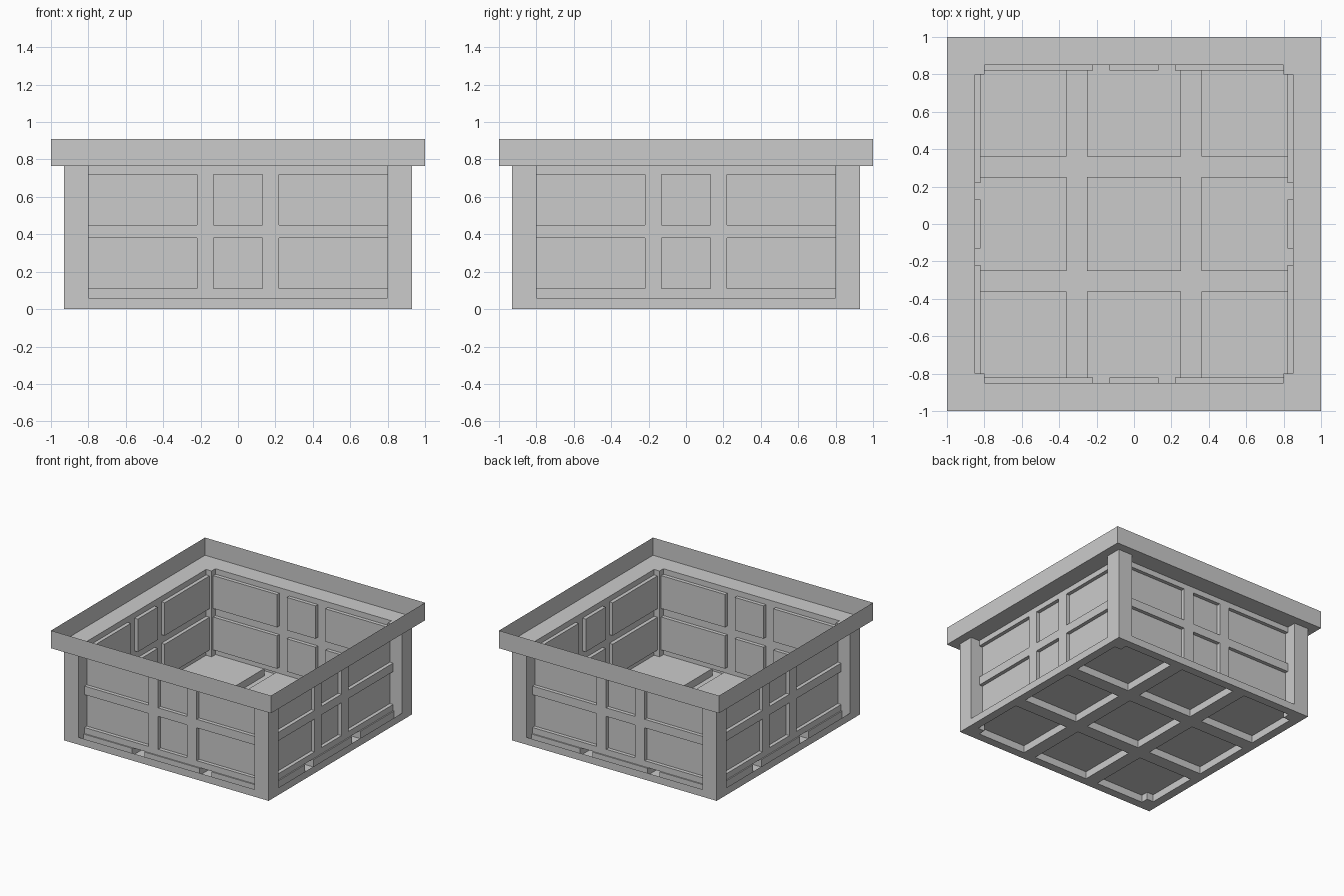
import bpy, bmesh
from math import radians
from mathutils import Matrix, Vector

cube = bpy.data.objects.get("Cube")
if cube:
    bpy.data.objects.remove(cube)

GREY = (0.6, 0.6, 0.6, 1)
mat = bpy.data.materials.new("plain_grey")
mat.use_nodes = True
mat.diffuse_color = GREY
mat.node_tree.nodes["Principled BSDF"].inputs["Base Color"].default_value = GREY


def finish(name, bm):
    mesh = bpy.data.meshes.new(name)
    bm.to_mesh(mesh)
    bm.free()
    mesh.materials.append(mat)
    obj = bpy.data.objects.new(name, mesh)
    bpy.context.collection.objects.link(obj)
    return obj


def sheet(us, vs, is_panel=lambda i, j: False, depth=0, is_hole=lambda i, j: False):
    """Flat sheet cut along us and vs, with chosen cells pushed along its normal."""
    bm = bmesh.new()
    grid = [[bm.verts.new((u, v, 0)) for v in vs] for u in us]
    panels = []
    for i in range(len(us) - 1):
        for j in range(len(vs) - 1):
            if is_hole(i, j):
                continue
            face = bm.faces.new((grid[i][j], grid[i + 1][j],
                                 grid[i + 1][j + 1], grid[i][j + 1]))
            if is_panel(i, j):
                panels.append(face)
    if panels:
        raised = bmesh.ops.extrude_discrete_faces(bm, faces=panels)["faces"]
        verts = list({v for f in raised for v in f.verts})
        bmesh.ops.translate(bm, verts=verts, vec=Vector((0, 0, depth)))
    return bm


SIDES = {"front": 0, "left": 90, "back": 180, "right": 270}


def four_sides(part, distance, *args):
    """Stand one copy of a sheet on each side, facing outward."""
    for side, angle in SIDES.items():
        bm = sheet(*args)
        bm.transform(Matrix.Rotation(radians(angle), 4, "Z")
                     @ Matrix.Translation((0, -distance, 0))
                     @ Matrix.Rotation(radians(90), 4, "X"))
        finish(f"{side}_{part}", bm)


# Floor with nine raised squares
floor_cuts = [-0.93, -0.86, -0.36, -0.25, 0.25, 0.36, 0.86, 0.93]
finish("floor", sheet(floor_cuts, floor_cuts,
                      lambda i, j: i % 2 == 1 and j % 2 == 1, 0.06))

# Walls with six sunken panels each
four_sides("wall", 0.85,
           [-0.8, -0.22, -0.13, 0.13, 0.22, 0.8],
           [0.06, 0.11, 0.38, 0.45, 0.72, 0.765],
           lambda i, j: i % 2 == 0 and j % 2 == 1, -0.03)

# Low sills between the posts, and the upright rim
four_sides("sill", 0.93, [-0.8, 0.8], [0, 0.06])
four_sides("rim", 1.0, [-1, 1], [0.765, 0.91])

# Ledge inside the rim
ledge_cuts = [-1, -0.85, 0.85, 1]
ledge = finish("rim_ledge", sheet(ledge_cuts, ledge_cuts,
                                  is_hole=lambda i, j: i == 1 and j == 1))
ledge.location.z = 0.765

# Corner posts
for x_name, sx in (("left", 1), ("right", -1)):
    for y_name, sy in (("front", -1), ("back", 1)):
        bm = bmesh.new()
        bmesh.ops.create_cube(bm, size=1)
        bm.transform(Matrix.Translation((sx * 0.865, sy * 0.865, 0.3825))
                     @ Matrix.Diagonal((0.13, 0.13, 0.765, 1)))
        finish(f"{y_name}_{x_name}_post", bm)
